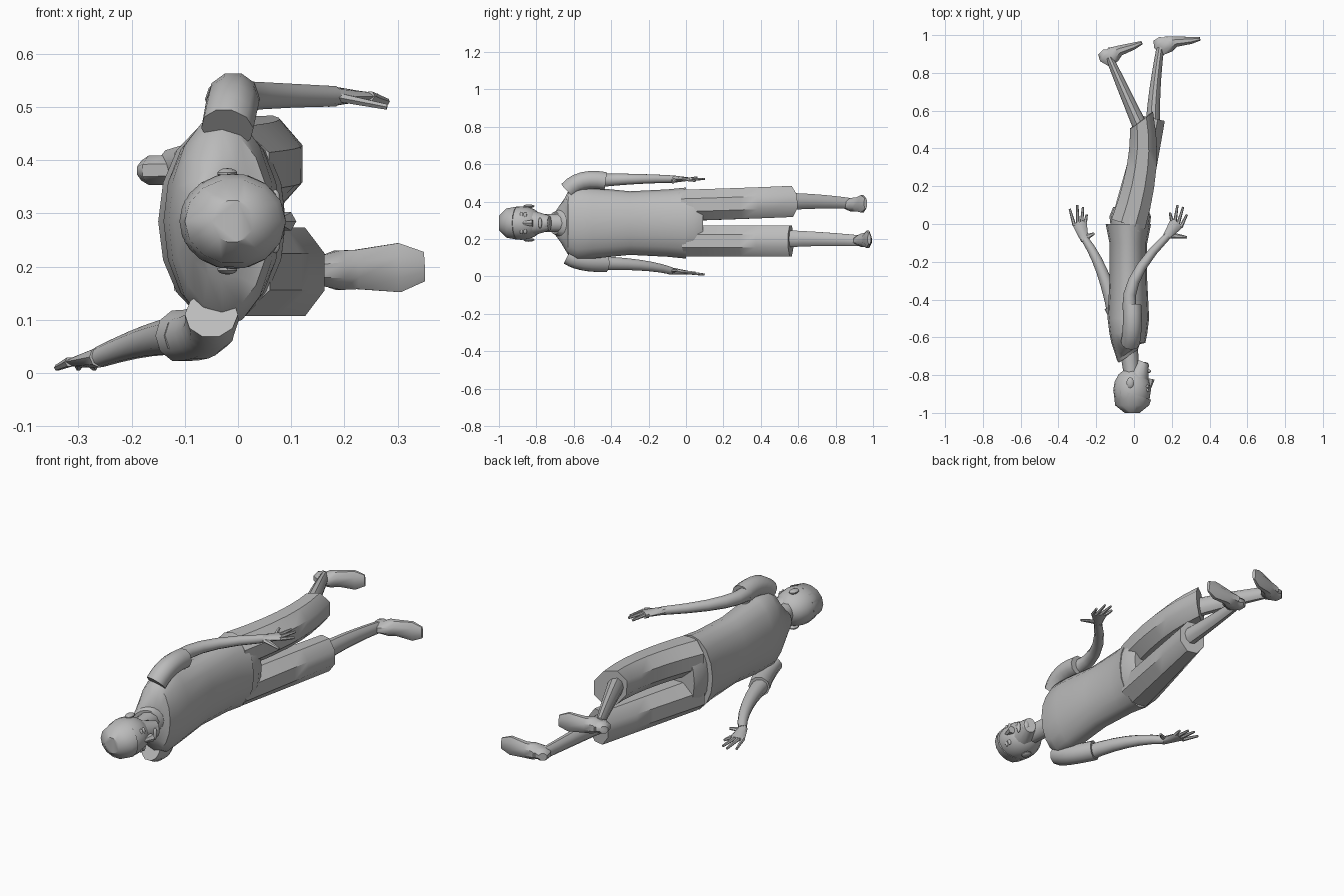
import bpy, bmesh
from math import sin, cos, pi, radians
from mathutils import Vector

cube = bpy.data.objects.get("Cube")
if cube:
    bpy.data.objects.remove(cube, do_unlink=True)

colour = (.5, .5, .5, 1)
grey = bpy.data.materials.new("plain_grey")
grey.use_nodes = True
grey.diffuse_color = colour
grey.node_tree.nodes["Principled BSDF"].inputs["Base Color"].default_value = colour

MIDDLE = .285  # height of the body's centre line
UP = Vector((0, 0, 1))


def finish(name, bm):
    """Turn a bmesh into a smooth shaded object."""
    bmesh.ops.recalc_face_normals(bm, faces=bm.faces)
    mesh = bpy.data.meshes.new(name)
    bm.to_mesh(mesh)
    bm.free()
    part = bpy.data.objects.new(name, mesh)
    bpy.context.collection.objects.link(part)
    mesh.materials.append(grey)
    bpy.ops.object.select_all(action='DESELECT')
    part.select_set(True)
    bpy.context.view_layer.objects.active = part
    bpy.ops.object.shade_smooth_by_angle(angle=radians(42))


def loft(name, rings, sides=10, faceted=False):
    """Skin elliptical rings, each given as centre, depth, width and lean along the path."""
    bm = bmesh.new()
    centres = [Vector(ring[0]) for ring in rings]
    last = len(rings) - 1
    phase = pi / sides if faceted else 0
    loops = []
    for i, (_, depth, width, lean) in enumerate(rings):
        tangent = (centres[min(i + 1, last)] - centres[max(i - 1, 0)]).normalized()
        side = (UP - tangent * tangent.z).normalized()
        front = tangent.cross(side)
        loop = []
        for k in range(sides):
            angle = 2 * pi * k / sides + phase
            offset = (front + tangent * lean) * depth * cos(angle) + side * width * sin(angle)
            loop.append(bm.verts.new(centres[i] + offset))
        loops.append(loop)
    for near, far in zip(loops, loops[1:]):
        for k in range(sides):
            bm.faces.new((near[k - 1], near[k], far[k], far[k - 1]))
    bm.faces.new(loops[0])
    bm.faces.new(loops[-1])
    finish(name, bm)


def limb(name, path, start, end, sides=10, faceted=False, end_lean=0, steps=6):
    """Tapered tube on a smooth bow through three joints; sizes are (depth, width)."""
    a, b, c = (Vector(p) for p in path)
    start, end = Vector(start), Vector(end)
    rings = []
    for i in range(steps + 1):
        t = i / steps
        centre = a * (1 - t) * (1 - 2 * t) + b * 4 * t * (1 - t) + c * t * (2 * t - 1)
        rings.append((centre, *start.lerp(end, t), end_lean if i == steps else 0))
    loft(name, rings, sides, faceted)


def taper(name, start, end, thick, thin, sides=8):
    """Straight tapered tube."""
    start, end = Vector(start), Vector(end)
    limb(name, (start, start.lerp(end, .5), end), thick, thin, sides, steps=2)


def column(name, x, rows, sides=16):
    """Rings stacked along the body: station, depth, width, lean."""
    loft(name, [((x, y, MIDDLE), *row) for y, *row in rows], sides)


def blob(name, centre, size, segments=10):
    bm = bmesh.new()
    bmesh.ops.create_uvsphere(bm, u_segments=segments, v_segments=segments // 2 + 2, radius=1)
    bmesh.ops.scale(bm, vec=size, verts=bm.verts)
    bmesh.ops.translate(bm, vec=centre, verts=bm.verts)
    finish(name, bm)


# Shirt, collar and neck
column("shirt", -.03, [(-.68, .06, .07, .7), (-.66, .07, .11, .4), (-.63, .09, .17, 0),
                       (-.58, .1, .2, 0), (-.5, .11, .19, 0), (-.3, .1, .17, 0),
                       (-.1, .1, .18, 0), (0, .12, .19, 0)])
column("collar", -.03, [(-.7, .05, .06, .7), (-.68, .06, .07, .7)])
taper("neck", (-.03, -.64, MIDDLE), (-.01, -.82, MIDDLE), (.05, .05), (.04, .05), 10)

# Head and hair
blob("skull", (-.01, -.88, MIDDLE), (.1, .12, .09), 16)
taper("jaw", (0, -.86, MIDDLE), (.05, -.73, MIDDLE), (.08, .08), (.03, .04), 12)
column("hair", -.01, [(-1, .04, .04, 0), (-.96, .09, .08, 0), (-.9, .1, .09, -.3)], 14)

# Face details
taper("nose", (.08, -.87, MIDDLE), (.09, -.82, MIDDLE), (.01, .01), (.02, .02), 6)
blob("mouth", (.08, -.78, MIDDLE), (.01, .01, .03))
blob("chin", (.06, -.75, MIDDLE), (.02, .02, .03))
for side, sign in (("left", 1), ("right", -1)):
    eye_height = MIDDLE + sign * .04
    blob(side + "_eye", (.07, -.86, eye_height), (.01, .01, .02))
    blob(side + "_brow", (.07, -.88, eye_height), (.01, .01, .02))
    blob(side + "_ear", (-.02, -.84, MIDDLE + sign * .09), (.02, .03, .01))

# Trousers: seat and two faceted legs, the left one cut at a slant over the bent knee
column("trouser_seat", -.02, [(-.04, .1, .18, 0), (.04, .11, .18, 0), (.09, .09, .17, 0)])
limb("left_trouser_leg", [(-.03, 0, .38), (.04, .3, .39), (.04, .55, .4)],
     (.1, .09), (.07, .09), 8, True, .6)
limb("right_trouser_leg", [(-.03, 0, .19), (.04, .3, .19), (.1, .56, .19)],
     (.1, .09), (.07, .09), 8, True)

# Bare shins
limb("left_shin", [(.04, .5, .4), (-.05, .7, .4), (-.13, .88, .39)], (.04, .05), (.02, .03))
limb("right_shin", [(.1, .5, .2), (.11, .7, .2), (.14, .94, .19)], (.04, .05), (.02, .03))


def foot(name, heel, toe):
    """Shoe from heel to toe, its flat sole turned away from the shin."""
    heel, toe = Vector(heel), Vector(toe)
    rise = (toe - heel).cross(UP).normalized()
    rings = []
    for along, height, width in [(0, .04, .02), (.06, .08, .03), (.17, .11, .03),
                                 (.3, .09, .04), (.45, .06, .04), (.8, .04, .05), (1, .02, .03)]:
        rings.append((heel.lerp(toe, along) + rise * height / 2, height / 2, width, 0))
    loft(name, rings, 8, True)


foot("left_foot", (-.18, .93, .38), (.04, .97, .39))
foot("right_foot", (.12, 1, .19), (.35, .99, .2))

# Sleeves and bare arms
cuff = (.05, .05)
limb("left_sleeve", [(-.02, -.63, .46), (-.01, -.55, .51), (-.01, -.43, .51)], cuff, cuff)
limb("right_sleeve", [(-.05, -.63, .11), (-.06, -.55, .08), (-.11, -.43, .07)], cuff, cuff)
limb("left_arm", [(-.01, -.5, .51), (0, -.3, .52), (.18, -.06, .52)], (.04, .04), (.02, .02))
limb("right_arm", [(-.1, -.48, .07), (-.17, -.25, .06), (-.26, -.08, .03)], (.04, .04), (.02, .02))


def hand(side, wrist, knuckles, tips, thumb):
    """Flat palm, four fanned fingers and a thumb."""
    wrist, knuckles = Vector(wrist), Vector(knuckles)
    reach = (knuckles - wrist).normalized()
    across = reach.cross(UP).normalized()
    taper(side + "_palm", wrist, knuckles, (.02, .02), (.04, .01))
    for i, tip in enumerate(tips):
        base = knuckles + across * (i - 1.5) * .02 - reach * .01
        taper(f"{side}_finger_{i + 1}", base, tip, (.01, .01), (.006, .006), 6)
    taper(side + "_thumb", wrist.lerp(knuckles, .15), thumb, (.02, .01), (.006, .006), 6)


hand("left", (.17, -.07, .52), (.23, .01, .52),
     [(.19, .06, .53), (.23, .1, .52), (.26, .09, .52), (.28, .05, .51)], (.28, -.07, .5))
hand("right", (-.26, -.09, .03), (-.29, .01, .02),
     [(-.34, .08, .01), (-.3, .1, .01), (-.27, .09, .01), (-.25, .05, .02)], (-.21, -.05, .03))
